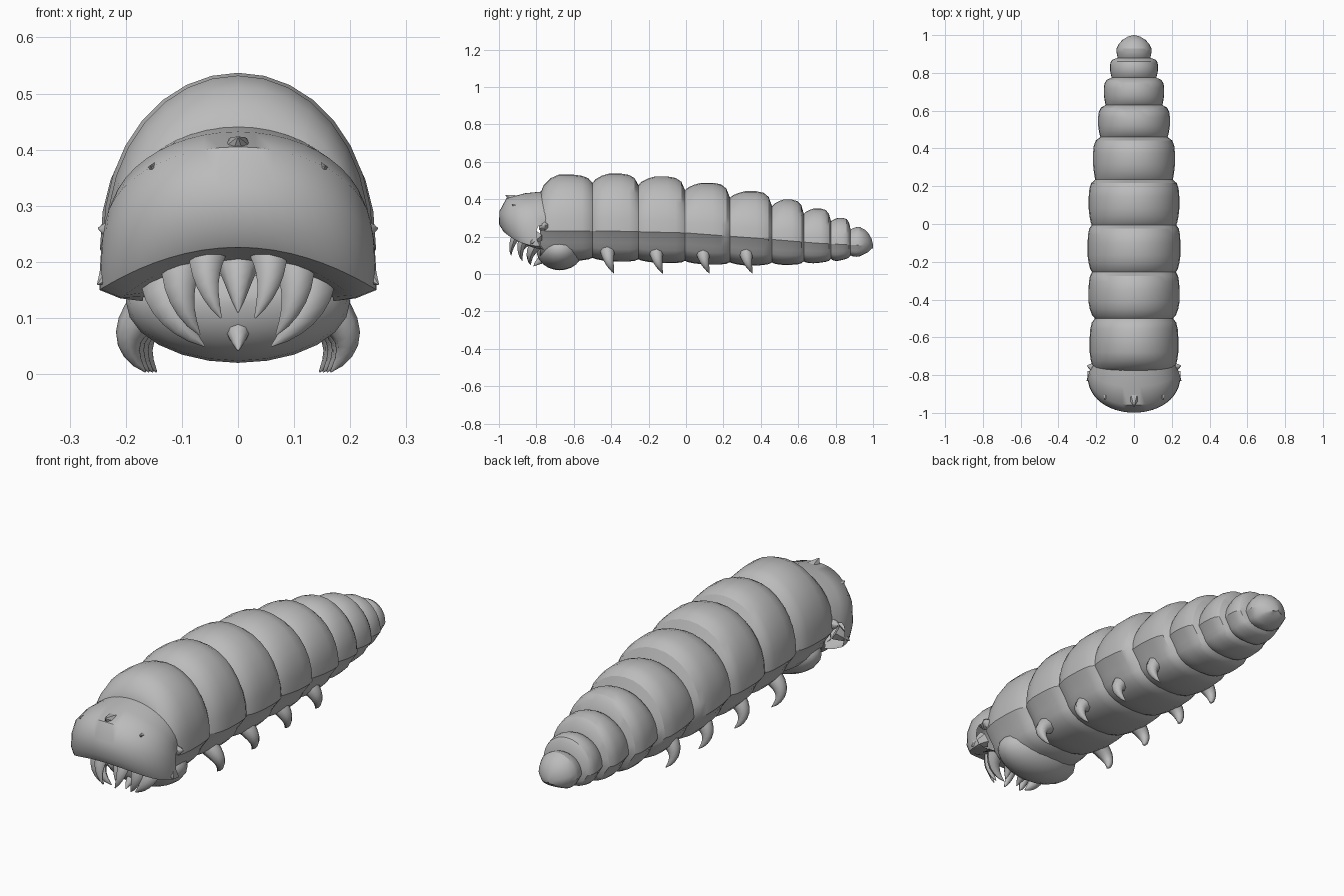
import bpy, math
from mathutils import Vector

if "Cube" in bpy.data.objects:
    bpy.data.objects.remove(bpy.data.objects["Cube"])

grey = bpy.data.materials.new("grub_grey")
grey.diffuse_color = (0.5, 0.5, 0.5, 1)
grey.use_nodes = True
grey.node_tree.nodes["Principled BSDF"].inputs["Base Color"].default_value = grey.diffuse_color


def make(name, verts, faces, angle=40):
    me = bpy.data.meshes.new(name)
    me.from_pydata([tuple(v) for v in verts], [], faces)
    me.materials.append(grey)
    ob = bpy.data.objects.new(name, me)
    bpy.context.collection.objects.link(ob)
    bpy.ops.object.select_all(action='DESELECT')
    ob.select_set(True)
    bpy.context.view_layer.objects.active = ob
    bpy.ops.object.mode_set(mode='EDIT')
    bpy.ops.mesh.select_all(action='SELECT')
    bpy.ops.mesh.normals_make_consistent(inside=False)
    bpy.ops.object.mode_set(mode='OBJECT')
    bpy.ops.object.shade_smooth_by_angle(angle=math.radians(angle))
    return ob


def loft(name, rings, closed=True, caps=True, angle=40):
    n = len(rings[0])
    verts = [p for r in rings for p in r]
    faces = []
    for i in range(len(rings) - 1):
        for j in range(n if closed else n - 1):
            k = (j + 1) % n
            faces.append((i*n + j, i*n + k, (i+1)*n + k, (i+1)*n + j))
    if caps:
        faces += [tuple(range(n)), tuple(range((len(rings)-1)*n, len(rings)*n))]
    return make(name, verts, faces, angle)


def spike(name, a, b, c, r, n=8, steps=6, flat=1.0):
    """Curved tapering thorn along the bend a-b-c."""
    a, b, c = Vector(a), Vector(b), Vector(c)
    rings = []
    for i in range(steps + 1):
        t = i / steps
        p = a*(1-t)**2 + b*2*t*(1-t) + c*t*t
        d = ((b-a)*(1-t) + (c-b)*t).normalized()
        u = d.cross(Vector((0, 1, 0.01))).normalized()
        v = d.cross(u)
        rad = r * (1 - t)**0.8 + 0.0015
        rings.append([p + rad*(u*math.cos(q) + v*flat*math.sin(q))
                      for q in (2*math.pi*j/n for j in range(n))])
    return loft(name, rings, angle=50)


def pair(name, a, b, c, r, **kw):
    for s, side in ((1, "right"), (-1, "left")):
        spike(f"{name}_{side}", *[(s*p[0], p[1], p[2]) for p in (a, b, c)], r, **kw)


def lerp_table(y, table):
    for (y0, v0), (y1, v1) in zip(table, table[1:]):
        if y <= y1:
            return v0 + (v1 - v0) * max(0, (y - y0) / (y1 - y0))
    return table[-1][1]


# Body: grooves (y, half width, top) and bulges between them (half width, top)
grooves = [(-.78, .205, .43), (-.50, .207, .487), (-.255, .222, .475), (-.005, .224, .448),
           (.235, .205, .408), (.46, .178, .362), (.63, .150, .322), (.775, .118, .282),
           (.88, .086, .238), (1.0, .008, .155)]
bulges = [(.235, .532), (.241, .537), (.246, .522), (.240, .488), (.217, .443),
          (.190, .398), (.160, .350), (.127, .300), (.093, .252)]
floor = [(-.78, .07), (-.5, .072), (0, .055), (.35, .045), (.6, .05), (.8, .068),
         (.93, .095), (.98, .12), (1.0, .145)]
waist = [(-.78, .23), (-.4, .23), (0, .22), (.4, .19), (.7, .165), (1.0, .15)]
shape = [(0, 0), (.07, .42), (.2, .78), (.36, 1), (.62, 1), (.8, .88), (.92, .6)]
tail_shape = [(0, 0), (.1, .5), (.25, .9), (.4, 1)]


def body_ring(y, w, top, dip):
    mid, low = lerp_table(y, waist), lerp_table(y, floor) + dip
    belly = w * .84
    pts = []
    for j in range(17):
        q = math.pi * j / 16
        pts.append((w*math.cos(q), y, mid + (top - mid)*math.sin(q)**.93))
    # tucked lower edge of the back, then the belly
    for j in range(1, 12):
        q = math.pi * j / 12
        c = math.cos(q)
        pts.append((-belly*math.copysign(abs(c)**.8, c), y,
                    mid - .015 - (mid - .015 - low)*math.sin(q)**.85))
    return pts


rings = []
for i, (w, top) in enumerate(bulges):
    g0, g1 = grooves[i], grooves[i + 1]
    last = i == len(bulges) - 1
    for t, k in (tail_shape if last else shape):
        y = g0[0] + (g1[0] - g0[0]) * t
        gw, gt = [g0[m] if last else g0[m]*(1-t) + g1[m]*t for m in (1, 2)]
        rings.append(body_ring(y, gw + (w-gw)*k, gt + (top-gt)*k, .015*(1-k)))
for t, k in ((.62, .86), (.8, .64), (.93, .36), (1, .04)):
    rings.append(body_ring(.88 + .12*t, .093*k, .155 + .097*k, 0))
loft("segmented_body", rings, angle=30)

# Head shell: rows from the mouth roof over the brow to the neck
# (half width, side y, front y, side z, centre z, arch power)
rows = [(.17, -.76, -.80, .13, .19, 1), (.21, -.77, -.92, .135, .215, 2),
        (.247, -.78, -.975, .15, .226, 2), (.246, -.80, -.999, .19, .265, 1.6),
        (.243, -.80, -.998, .235, .335, 1.2), (.238, -.79, -.960, .255, .405, 1),
        (.232, -.77, -.86, .26, .432, .95), (.213, -.735, -.73, .25, .445, .93)]
head = []
for w, ys, yf, zs, zc, q in rows:
    ring = []
    for j in range(25):
        s = math.sin(math.pi * j / 24)
        ring.append((w*math.cos(math.pi*j/24), ys + (yf - ys)*s**.9, zs + (zc - zs)*s**q))
    head.append(ring)
loft("head_shell", head, closed=False, caps=False, angle=45)

# Brow peak and small horns
spike("brow_peak", (0, -.90, .385), (0, -.93, .405), (0, -.965, .422), .04, n=6, steps=2)
pair("brow_horn", (.135, -.87, .345), (.145, -.90, .36), (.155, -.93, .372), .035, n=6, steps=2)
pair("cheek_spike", (.205, -.76, .255), (.23, -.755, .257), (.249, -.75, .26), .03, n=6, steps=3)
pair("jaw_corner", (.20, -.80, .20), (.23, -.815, .18), (.25, -.83, .16), .035, n=6, steps=3)

# Throat: rounded lobe under the head
throat = []
for i in range(13):
    a = math.pi * i / 12
    r = max(math.sin(a), .02)
    throat.append([(.20*r*math.cos(b), -.675 - .125*math.cos(a), .13 + (.11 if math.sin(b) < 0 else .09)
                    * r*math.sin(b)) for b in (2*math.pi*j/24 for j in range(24))])
loft("throat", throat)

# Mouthparts: fangs hanging from the mouth roof
pair("inner_fang", (.055, -.90, .215), (.065, -.94, .16), (.03, -.935, .10), .032, flat=.8)
pair("middle_fang", (.10, -.86, .20), (.115, -.90, .13), (.068, -.875, .07), .036, flat=.8)
pair("outer_fang", (.13, -.80, .16), (.13, -.85, .10), (.06, -.83, .05), .042, flat=.8)
spike("centre_tooth", (0, -.83, .20), (0, -.87, .17), (0, -.89, .11), .04)
spike("chin_knob", (0, -.72, .10), (0, -.78, .08), (0, -.815, .042), .035)

# Stubby hooked legs, four pairs
for i, y in enumerate((-.41, -.15, .10, .33)):
    k = 1 - .04*i
    pair(f"leg_{i + 1}", (.135*k, y - .01, .135), (.235*k, y - .01, .07),
         (.165*k, y + .025, .004), .042, steps=8)
